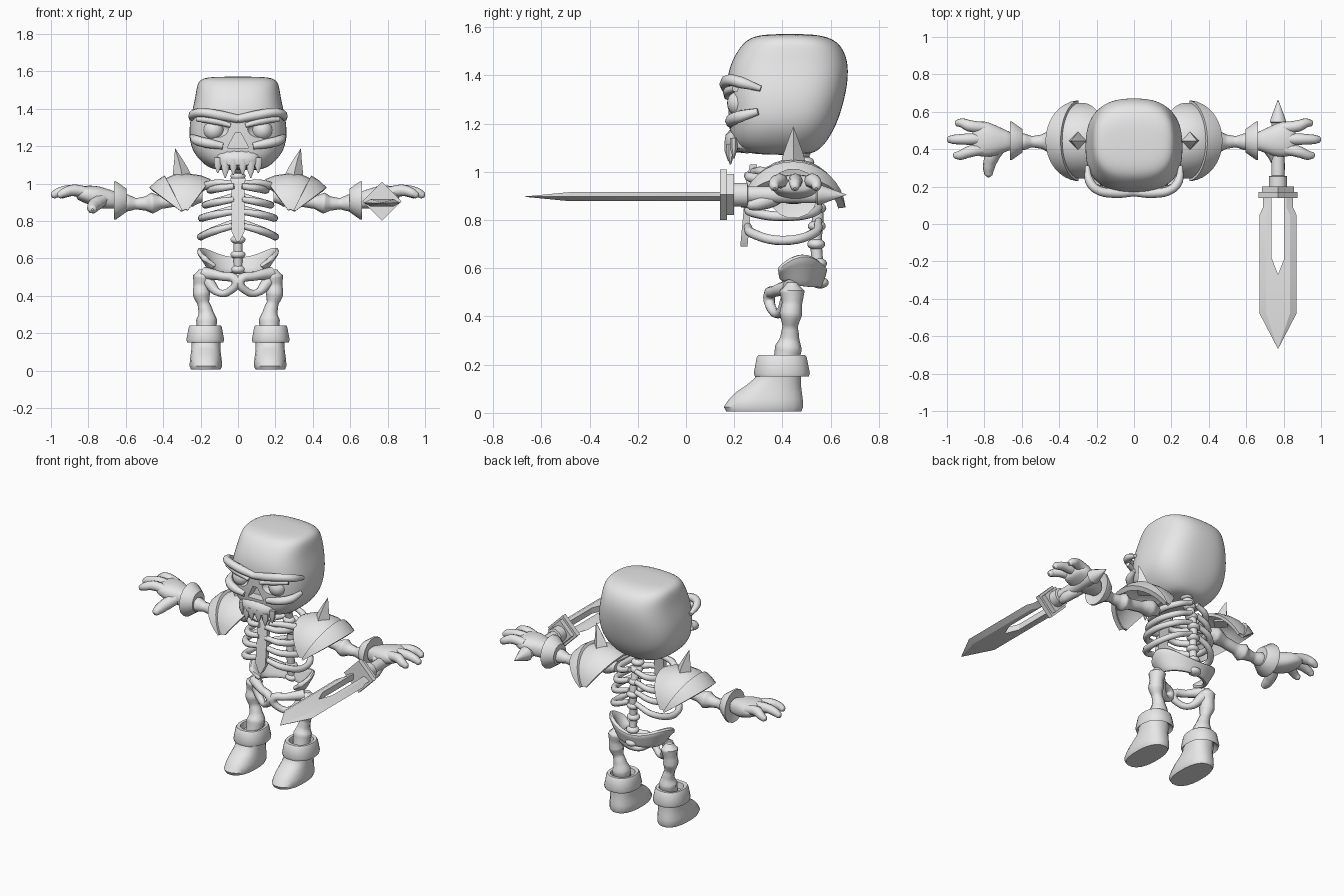
import bpy, bmesh
from math import sin, cos, pi, radians
from mathutils import Vector

cube = bpy.data.objects.get("Cube")
if cube:
    bpy.data.objects.remove(cube)

GREY = (0.8, 0.8, 0.8, 1)
bone = bpy.data.materials.new("pale_grey")
bone.use_nodes = True
bone.diffuse_color = GREY
next(n for n in bone.node_tree.nodes if n.type == 'BSDF_PRINCIPLED').inputs["Base Color"].default_value = GREY


def select(ob):
    bpy.ops.object.select_all(action='DESELECT')
    ob.select_set(True)
    bpy.context.view_layer.objects.active = ob


def finish(ob, mirror=False, angle=40):
    """Mirror if asked, apply modifiers, colour and shade."""
    if mirror:
        ob.modifiers.new("mirror", 'MIRROR')
    select(ob)
    bpy.ops.object.convert(target='MESH')
    ob.data.materials.clear()
    ob.data.materials.append(bone)
    bpy.ops.object.shade_smooth_by_angle(angle=radians(angle))
    return ob


def skin(name, rows, closed=True, caps=True, subsurf=0, thick=0):
    """Mesh through rows of points, as a closed loft or an open sheet."""
    bm = bmesh.new()
    vs = [[bm.verts.new(p) for p in row] for row in rows]
    n = len(rows[0])
    for a, b in zip(vs, vs[1:]):
        for i in range(n if closed else n - 1):
            j = (i + 1) % n
            bm.faces.new((a[i], a[j], b[j], b[i]))
    if closed and caps:
        bm.faces.new(vs[0])
        bm.faces.new(vs[-1])
    bmesh.ops.recalc_face_normals(bm, faces=bm.faces)
    me = bpy.data.meshes.new(name)
    bm.to_mesh(me)
    bm.free()
    ob = bpy.data.objects.new(name, me)
    bpy.context.collection.objects.link(ob)
    if thick:
        m = ob.modifiers.new("thickness", 'SOLIDIFY')
        m.thickness, m.offset = thick, 0
    if subsurf:
        ob.modifiers.new("smooth", 'SUBSURF').levels = subsurf
    return ob


def ring(axis, pos, c1, h1, c2, h2, power=2.0, seg=20):
    """Rounded-box cross-section across the given axis."""
    pts = []
    for i in range(seg):
        a = 2 * pi * (i + 0.5) / seg
        c, s = cos(a), sin(a)
        u = c1 + h1 * abs(c) ** (2 / power) * (1 if c > 0 else -1)
        v = c2 + h2 * abs(s) ** (2 / power) * (1 if s > 0 else -1)
        pts.append({'x': (pos, u, v), 'y': (u, pos, v), 'z': (u, v, pos)}[axis])
    return pts


def stack(name, cx, sections, power=2.5, **kw):
    """Loft upwards from (z, half width, front y, back y)."""
    return skin(name, [ring('z', z, cx, w, (a + b) / 2, (b - a) / 2, power) for z, w, a, b in sections], **kw)


def tube(name, pts, mirror=False, res=5):
    """Smooth round tube through (x, y, z, radius) points."""
    cu = bpy.data.curves.new(name, 'CURVE')
    cu.dimensions = '3D'
    cu.bevel_depth, cu.bevel_resolution, cu.resolution_u = 1, 2, res
    cu.use_fill_caps = True
    sp = cu.splines.new('BEZIER')
    sp.bezier_points.add(len(pts) - 1)
    for bp, (x, y, z, r) in zip(sp.bezier_points, pts):
        bp.co, bp.radius = (x, y, z), r
        bp.handle_left_type = bp.handle_right_type = 'AUTO'
    ob = bpy.data.objects.new(name, cu)
    bpy.context.collection.objects.link(ob)
    select(ob)
    bpy.ops.object.convert(target='MESH')
    return finish(bpy.context.object, mirror, 50)


def ball(name, loc, scale):
    bpy.ops.mesh.primitive_uv_sphere_add(segments=20, ring_count=12, location=loc)
    ob = bpy.context.object
    ob.name, ob.scale = name, scale
    bpy.ops.object.transform_apply(location=True, rotation=True, scale=True)
    return ob


# Skull with cut eye sockets and nose
skull = stack("skull", 0, [(1.07, .11, .3, .5), (1.085, .16, .22, .55), (1.13, .215, .185, .59),
                           (1.2, .26, .175, .63), (1.3, .265, .17, .66), (1.38, .25, .165, .675),
                           (1.46, .23, .185, .675), (1.53, .222, .23, .645), (1.56, .2, .27, .59),
                           (1.572, .14, .34, .52)], power=2.7, subsurf=2)
cutters = [ball("socket_cutter", (s * .13, .14, 1.29), (.088, .085, .055)) for s in (1, -1)]
cutters.append(skin("nose_cutter", [[(-.058, y, 1.19), (.058, y, 1.19), (.015, y, 1.27), (-.015, y, 1.27)]
                                    for y in (.05, .24)]))
for c in cutters:
    c.hide_render = True
    m = skull.modifiers.new("cut", 'BOOLEAN')
    m.object, m.operation = c, 'DIFFERENCE'
finish(skull, angle=35)
for c in cutters:
    bpy.data.objects.remove(c)
finish(ball("eyeball", (.13, .225, 1.285), (.055, .055, .055)), True)
tube("brow", [(0, .17, 1.345, .022), (.1, .165, 1.365, .026), (.2, .185, 1.38, .024),
              (.238, .23, 1.37, .024), (.25, .31, 1.345, .012)], True)
tube("eyelid", [(.04, .17, 1.31, .012), (.13, .175, 1.335, .02), (.22, .205, 1.345, .014)], True)
tube("cheekbone", [(.08, .185, 1.2, .018), (.16, .19, 1.215, .026), (.22, .225, 1.23, .026),
                   (.245, .3, 1.25, .015)], True)
finish(stack("upper_jaw", 0, [(1.075, .11, .165, .34), (1.12, .135, .155, .36), (1.19, .13, .165, .36)], subsurf=1))
for x, z in ((.025, 1.045), (.068, 1.03), (.108, 1.055)):
    y = .175 + x * x * 2
    finish(skin("tooth", [ring('z', z + .085, x, .022, y, .018, seg=8), ring('z', z + .04, x, .02, y, .017, seg=8),
                          ring('z', z, x, .003, y, .003, seg=8)]), True)

# Spine of beaded vertebrae
path = [Vector(p) for p in ((0, .555, .54), (0, .54, .7), (0, .545, .85), (0, .51, 1.0), (0, .48, 1.08))]
tube("spine_core", [(*p, .024) for p in path])
for i in range(9):
    k = i / 8 * 3.99
    p = path[int(k)].lerp(path[int(k) + 1], k % 1)
    finish(ball("vertebra", p, (.04, .037, .024)))

# Breastbone and ribs
finish(skin("breastbone", [[(-w, y, z), (w, y, z), (w, y + .03, z), (-w, y + .03, z)]
                           for z, w, y in ((.69, .008, .225), (.745, .036, .23), (.96, .034, .25), (1.03, .04, .265))]))
for front, side, w in ((.985, .965, .15), (.915, .885, .175), (.85, .815, .195), (.775, .715, .2)):
    tube("rib", [(.02, .255, front, .016), (w * .65, .275, (front + side) / 2, .021), (w, .4, side, .02),
                 (w * .7, .53, (front + side) / 2, .02), (.02, .55, front + .02, .016)], True)
tube("collarbone", [(.03, .28, 1.0, .016), (.13, .32, 1.0, .02), (.25, .43, .95, .024)], True)

# Pelvis bowl and lower rings
rows = []
for t in range(5):
    f = t / 4
    row = []
    for i in range(25):
        a = radians(-125 + 250 * i / 24)
        k = abs(a) / radians(125)
        low = .52 + .04 * k ** 4
        high = .605 + .09 * sin(pi * min(1, k * .85)) ** 2 * .6 - .02 * k ** 6
        row.append(((.14 + .075 * f) * sin(a), .45 + (.1 + .025 * f) * cos(a), low + (high - low) * f))
    rows.append(row)
finish(skin("pelvis_bowl", rows, closed=False, thick=.03, subsurf=1))
tube("pelvis_ring", [(.18, .43, .52, .035), (.09, .37, .505, .024), (.012, .345, .48, .026), (.045, .36, .425, .02),
                     (.1, .39, .415, .02), (.165, .43, .48, .035)], True)

# Legs and boots
tube("leg_bone", [(.19, .44, .54, .02), (.19, .44, .505, .052), (.195, .44, .455, .042), (.195, .435, .41, .047),
                  (.185, .432, .36, .032), (.172, .43, .31, .04), (.168, .425, .27, .056), (.17, .41, .2, .05)], True)
finish(stack("boot", .172, [(.006, .08, .165, .48), (.025, .088, .155, .488), (.055, .086, .175, .486),
                            (.085, .082, .205, .482), (.115, .078, .25, .478), (.145, .078, .285, .478),
                            (.2, .08, .295, .48)], power=2.4), True)
finish(stack("boot_cuff", .175, [(.175, .075, .31, .48), (.15, .098, .285, .51), (.165, .102, .28, .515),
                                 (.23, .09, .292, .502), (.24, .085, .3, .495), (.238, .068, .325, .475),
                                 (.2, .06, .33, .47)], power=2.3), True)

# Arms, bracers and open hands
tube("arm_bone", [(.19, .44, .93, .03), (.25, .44, .93, .055), (.32, .44, .915, .035), (.41, .44, .9, .035),
                  (.46, .44, .895, .056), (.495, .44, .893, .038), (.545, .44, .892, .03), (.59, .44, .895, .045),
                  (.63, .44, .9, .045)], True)
finish(skin("bracer", [ring('x', x, .445, r, .91, r, seg=16) for x, r in
                       ((.6, .045), (.597, .064), (.652, .104), (.664, .104), (.65, .06))]), True)
finish(skin("palm", [ring('x', x, y, a, .925 + h, b, 2.4, 16) for x, y, a, h, b in
                     ((.64, .44, .045, -.015, .045), (.68, .445, .055, -.01, .05), (.74, .445, .085, 0, .062),
                      (.8, .455, .1, .015, .052), (.85, .455, .09, .02, .038), (.865, .455, .06, .02, .025))],
            subsurf=1), True)
for y0, y1, x1 in ((.515, .54, .955), (.455, .452, .998), (.4, .367, .965)):
    tube("finger", [(.8, y0, .95, .03), (.88, (y0 * .6 + y1 * .4), .963, .031), (x1 - .035, y1, .95, .025),
                    (x1 - .008, y1, .935, .018), (x1, y1, .93, .006)], True)
tube("thumb", [(.72, .41, .92, .035), (.76, .355, .89, .038), (.777, .3, .87, .032), (.778, .262, .862, .022),
               (.778, .25, .86, .006)], True)

# Shoulder guards with rim bands and horns
def arch(name, mids, corner, half, thick):
    rows = []
    for i in range(17):
        t = pi * (.03 + .94 * i / 16)
        s = sin(t)
        rows.append([(corner[0] + (x - corner[0]) * s, .445 - half * cos(t), corner[1] + (z - corner[1]) * s)
                     for x, z in mids])
    finish(skin(name, rows, closed=False, thick=thick), True)


arch("shoulder_guard", [(.15, 1.015), (.2, 1.035), (.27, 1.045), (.34, 1.04), (.4, 1.01), (.45, .97)],
     (.28, .84), .195, .018)
arch("shoulder_band", [(.385, 1.03), (.425, 1.005), (.463, .968)], (.287, .838), .202, .03)
finish(skin("shoulder_horn", [[(x + r, .445, z), (x, .445 + r, z), (x - r, .445, z), (x, .445 - r, z)]
                              for x, z, r in ((.295, 1.02, .056), (.305, 1.075, .041), (.32, 1.135, .02),
                                              (.336, 1.187, .001))]), True)

# Sword held across the left palm
HX, HZ = .77, .905
finish(skin("sword_grip", [ring('y', y, HX, r, HZ, r, seg=12) for y, r in
                           ((.19, .05), (.255, .05), (.258, .036), (.54, .036), (.545, .045), (.565, .04), (.665, .001))]))
for name, y0, y1, r in (("guard_plate", .14, .17, .105), ("guard_collar", .17, .2, .085)):
    finish(skin(name, [[(HX + r, y, HZ), (HX, y, HZ + r), (HX - r, y, HZ), (HX, y, HZ - r)] for y in (y0, y1)]))
rows = []
for y, out, slot in ((.15, .08, .035), (.09, .08, .035), (.05, .098, .035), (-.18, .098, .035),
                     (-.27, .098, 0), (-.48, .098, 0), (-.667, .001, 0)):
    ridge = max(slot, out - .035)
    h = .019 if out > .01 else .001
    rows.append([(slot, y, h), (ridge, y, h), (out, y, 0), (ridge, y, -h), (slot, y, -h)])
blade = skin("sword_blade", rows)
blade.location = (HX, 0, HZ - .008)
finish(blade, True, 15)
